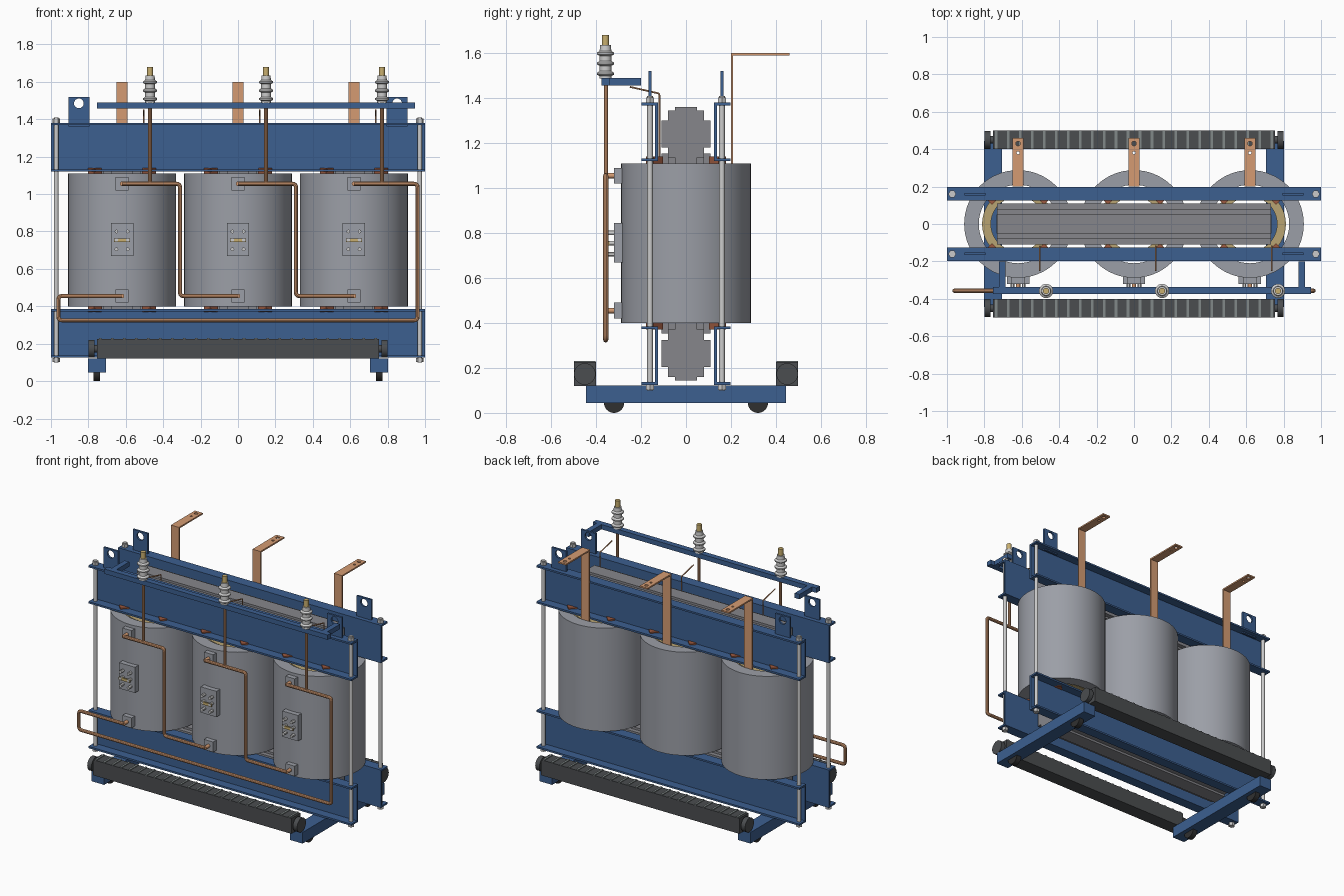
import bpy, bmesh, math
from mathutils import Matrix, Vector

if "Cube" in bpy.data.objects:
    bpy.data.objects.remove(bpy.data.objects["Cube"])

def mat(name, c):
    m = bpy.data.materials.new(name)
    m.diffuse_color = (*c, 1)
    m.use_nodes = True
    m.node_tree.nodes["Principled BSDF"].inputs["Base Color"].default_value = m.diffuse_color
    return m

BLUE = mat("blue_paint", (0.045, 0.115, 0.28))
COPPER = mat("copper", (0.66, 0.33, 0.17))
DARK = mat("dark_metal", (0.07, 0.075, 0.08))
RUBBER = mat("rubber", (0.03, 0.03, 0.03))
BRASS = mat("brass", (0.58, 0.43, 0.16))
TAN = mat("tan_insulation", (0.48, 0.37, 0.17))
BLOCK = mat("spacer_red", (0.33, 0.10, 0.05))
RESIN = mat("cast_resin", (0.33, 0.345, 0.385))
CORE = mat("core_steel", (0.24, 0.24, 0.26))
STEEL = mat("steel", (0.55, 0.56, 0.58))
RIB = mat("fan_rib", (0.22, 0.25, 0.25))

AXIS = {'x': Matrix(((0, 0, 1), (1, 0, 0), (0, 1, 0))).to_4x4(),
        'y': Matrix(((1, 0, 0), (0, 0, -1), (0, 1, 0))).to_4x4(),
        'z': Matrix.Identity(4)}

def finish(name, bm, m, xf=None):
    if xf is not None:
        bm.transform(xf)
    bmesh.ops.remove_doubles(bm, verts=bm.verts, dist=1e-5)
    bmesh.ops.recalc_face_normals(bm, faces=bm.faces)
    me = bpy.data.meshes.new(name)
    bm.to_mesh(me)
    bm.free()
    me.materials.append(m)
    ob = bpy.data.objects.new(name, me)
    bpy.context.collection.objects.link(ob)
    return ob

def box(name, x0, x1, y0, y1, z0, z1, m, rot=0):
    bm = bmesh.new()
    bmesh.ops.create_cube(bm, size=1)
    xf = (Matrix.Translation(((x0 + x1) / 2, (y0 + y1) / 2, (z0 + z1) / 2))
          @ Matrix.Rotation(rot, 4, 'Z') @ Matrix.Diagonal((x1 - x0, y1 - y0, z1 - z0, 1)))
    return finish(name, bm, m, xf)

def lathe(name, prof, loc, m, axis='z', n=32):
    # profile of (radius, height) points spun round an axis
    bm = bmesh.new()
    vs = [bm.verts.new((r, 0, h)) for r, h in prof]
    es = [bm.edges.new((a, b)) for a, b in zip(vs, vs[1:])]
    bmesh.ops.spin(bm, geom=vs + es, cent=(0, 0, 0), axis=(0, 0, 1), angle=2 * math.pi, steps=n)
    return finish(name, bm, m, Matrix.Translation(loc) @ AXIS[axis])

def rod(name, r, h, loc, m, axis='z', n=24):
    return lathe(name, [(0, -h / 2), (r, -h / 2), (r, h / 2), (0, h / 2)], loc, m, axis, n)

def from_curve(name, cu, m, xf=None):
    tmp = bpy.data.objects.new("tmp", cu)
    bpy.context.collection.objects.link(tmp)
    bpy.context.view_layer.update()
    dg = bpy.context.evaluated_depsgraph_get()
    me = bpy.data.meshes.new_from_object(tmp.evaluated_get(dg))
    bm = bmesh.new()
    bm.from_mesh(me)
    bpy.data.objects.remove(tmp)
    bpy.data.curves.remove(cu)
    bpy.data.meshes.remove(me)
    return finish(name, bm, m, xf)

def spline(cu, pts, cyclic):
    s = cu.splines.new('POLY')
    s.points.add(len(pts) - 1)
    for p, co in zip(s.points, pts):
        p.co = (*co, 1)
    s.use_cyclic_u = cyclic

def prism(name, pts, depth, loc, m, axis, holes=()):
    # filled outline with round holes (u, v, r), thickened along the axis
    cu = bpy.data.curves.new(name, 'CURVE')
    cu.dimensions, cu.fill_mode, cu.extrude = '2D', 'BOTH', depth / 2
    spline(cu, [(u, v, 0) for u, v in pts], True)
    for u, v, r in holes:
        spline(cu, [(u + r * math.cos(a * math.pi / 12), v + r * math.sin(a * math.pi / 12), 0)
                    for a in range(24)], True)
    return from_curve(name, cu, m, Matrix.Translation(loc) @ AXIS[axis])

def pipe(name, pts, r, m, bend=0.02):
    # round bar with small bends at the corners
    P = [Vector(p) for p in pts]
    out = [P[0]]
    for a, b, c in zip(P, P[1:], P[2:]):
        s, e = b + (a - b).normalized() * bend, b + (c - b).normalized() * bend
        out += [s * (1 - t) ** 2 + b * 2 * t * (1 - t) + e * t * t for t in (0, .25, .5, .75, 1)]
    out.append(P[-1])
    cu = bpy.data.curves.new(name, 'CURVE')
    cu.dimensions, cu.bevel_depth, cu.bevel_resolution, cu.use_fill_caps = '3D', r, 3, True
    spline(cu, out, False)
    return from_curve(name, cu, m)

# Stepped laminated core
q = [(.11, .06), (.08, .06), (.08, .105), (.05, .105), (.05, .12)]
step = (q + [(-u, v) for u, v in reversed(q)] + [(-u, -v) for u, v in q]
        + [(u, -v) for u, v in reversed(q)])
for n, z in (("upper", 1.24), ("lower", .265)):
    prism(n + "_yoke", step, 1.464, (0, 0, z), CORE, 'x')
PX = (-.62, 0, .62)
for x in PX:
    prism("core_leg", [(v * .96, u) for u, v in step], .8, (x, 0, .7525), CORE, 'z')

# Clamp channels, tie rods and lifting lugs
for s in (-1, 1):
    for n, z0, z1 in (("upper", 1.12, 1.38), ("lower", .125, .385)):
        c = [(.125, z0), (.197, z0), (.197, z0 + .012), (.137, z0 + .012),
             (.137, z1 - .012), (.197, z1 - .012), (.197, z1), (.125, z1)]
        prism(n + "_clamp", [(s * u, v) for u, v in c], 2, (0, 0, 0), BLUE, 'x')
    for t in (-1, 1):
        rod("tie_rod", .0125, 1.31, (t * .972, s * .16, .755), STEEL)
        for z in (1.392, .113):
            rod("tie_nut", .021, .022, (t * .972, s * .16, z), STEEL, n=6)
        prism("lifting_lug", [(-.056, 1.36), (.056, 1.36), (.056, 1.52), (-.056, 1.52)], .014,
              (t * .851, s * .16, 0), BLUE, 'y', [(0, 1.485, .026)])

for x in PX:
    # Windings
    lathe("outer_winding", [(.21, .4), (.288, .4), (.288, 1.11), (.21, 1.11), (.21, .4)],
          (x, 0, 0), RESIN, n=64)
    lathe("inner_winding", [(.145, .41), (.192, .41), (.192, 1.1), (.145, 1.1), (.145, .41)],
          (x, 0, 0), TAN, n=64)
    # Spacer blocks
    for sx in (-1, 1):
        for sy in (-1, 1):
            for z in (.37, 1.108):
                cx, cy = x + sx * .145, sy * .14
                box("spacer_block", cx - .03, cx + .03, cy - .0225, cy + .0225, z, z + .032,
                    BLOCK, sx * sy * math.pi / 4)
    # Rear low-voltage bars
    box("bus_riser", x - .03, x + .03, .2, .21, 1.1, 1.6, COPPER)
    prism("bus_flag", [(-.03, .2), (.03, .2), (.03, .46), (-.03, .46)], .01, (x, 0, 1.595),
          COPPER, 'z', [(0, .43, .012), (0, .38, .008)])
    # Tap panel with studs and link
    box("tap_panel", x - .06, x + .06, -.32, -.27, .668, .845, RESIN)
    for dx in (-.03, .03):
        for z in (.8, .755, .705):
            rod("tap_stud", .01, .04, (x + dx, -.332, z), STEEL, 'y', 12)
    box("tap_link", x - .042, x + .042, -.35, -.34, .744, .762, BRASS)
    # Coil end terminals
    for z in (.455, 1.055):
        box("terminal_pad", x - .035, x + .035, -.32, -.26, z - .035, z + .035, RESIN)
        rod("terminal_stud", .012, .045, (x, -.337, z), COPPER, 'y', 16)
    # Insulator and its leads
    ix = x + .15
    pipe("insulator_lead", [(ix, -.356, 1.055), (ix, -.356, 1.47)], .01, COPPER)
    prof = [(0, 1.488), (.027, 1.488)]
    for z in (1.51, 1.555, 1.6):
        prof += [(.026, z - .012), (.038, z - .006), (.038, z + .002), (.026, z + .01)]
    lathe("insulator", prof + [(.024, 1.635), (0, 1.635)], (ix, -.358, 0), STEEL)
    rod("insulator_stud", .016, .06, (ix, -.358, 1.65), BRASS)
    pipe("flexible_lead", [(x + .117, -.25, 1.45), (x + .117, -.118, 1.42), (x + .117, -.118, 1.11)],
         .004, COPPER, .008)

# Delta connection bars
Y = -.357
for a in (-.62, 0):
    pipe("delta_link", [(a, Y, 1.055), (a + .31, Y, 1.055), (a + .31, Y, .455), (a + .62, Y, .455)],
         .0115, COPPER)
pipe("delta_return", [(.62, Y, 1.055), (.96, Y, 1.055), (.96, Y, .325), (-.96, Y, .325),
                      (-.96, Y, .455), (-.62, Y, .455)], .0115, COPPER)

# Insulator support rail
box("insulator_rail", -.755, .945, -.375, -.337, 1.457, 1.49, BLUE)
for x in (-.705, .897):
    box("rail_arm", x - .018, x + .018, -.34, -.2, 1.457, 1.49, BLUE)

# Base beams and wheels
for s in (-1, 1):
    box("base_beam", s * .755 - .048, s * .755 + .048, -.445, .445, .045, .122, BLUE)
    for t in (-1, 1):
        rod("wheel", .045, .036, (s * .755, t * .32, .045), RUBBER, 'x', 32)

# Cooling fans with ribbed tops and end motors
for s in (-1, 1):
    y = s * .45
    box("fan_housing", -.755, .755, y - .049, y + .049, .12, .226, DARK)
    for i in range(24):
        x = -.736 + i * .064
        box("fan_rib", x - .007, x + .007, y - .048, y + .048, .222, .231, RIB)
    rod("fan_shaft", .02, 1.56, (0, y, .173), DARK, 'x', 16)
    for t in (-1, 1):
        rod("fan_motor", .048, .032, (t * .782, y, .173), DARK, 'x', 32)

# Smooth round parts, keep edges sharp
for ob in bpy.context.collection.objects:
    ob.select_set(True)
    bpy.context.view_layer.objects.active = ob
bpy.ops.object.shade_smooth_by_angle(angle=math.radians(30))
